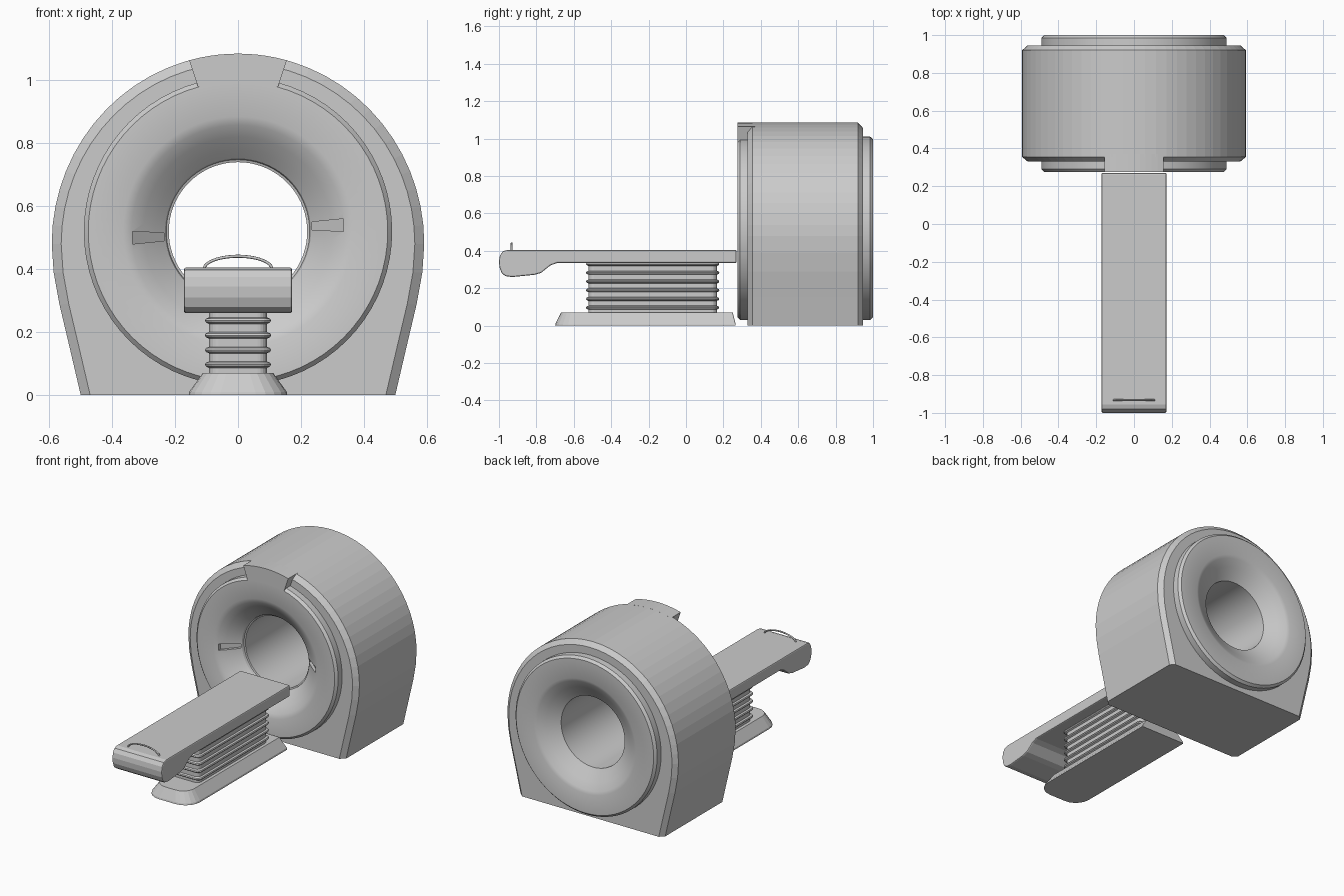
import bpy, bmesh, math
from math import sin, cos, pi

if "Cube" in bpy.data.objects:
    bpy.data.objects.remove(bpy.data.objects["Cube"])

CZ = 0.52  # height of the bore axis


def loft(name, loops, caps=True, closed=False):
    """Skin a list of equal-length point loops."""
    bm = bmesh.new()
    rows = [[bm.verts.new(p) for p in loop] for loop in loops]
    pairs = list(zip(rows, rows[1:])) + ([(rows[-1], rows[0])] if closed else [])
    n = len(rows[0])
    for a, b in pairs:
        for i in range(n):
            j = (i + 1) % n
            bm.faces.new((a[i], a[j], b[j], b[i]))
    if caps and not closed:
        bm.faces.new(rows[0])
        bm.faces.new(rows[-1])
    bmesh.ops.recalc_face_normals(bm, faces=bm.faces)
    me = bpy.data.meshes.new(name)
    bm.to_mesh(me)
    bm.free()
    ob = bpy.data.objects.new(name, me)
    bpy.context.collection.objects.link(ob)
    return ob


def activate(ob):
    bpy.ops.object.select_all(action='DESELECT')
    ob.select_set(True)
    bpy.context.view_layer.objects.active = ob


def smooth(ob, deg=25):
    activate(ob)
    bpy.ops.object.shade_smooth_by_angle(angle=math.radians(deg))


def cut(ob, cutter):
    activate(ob)
    m = ob.modifiers.new("cut", 'BOOLEAN')
    m.object, m.operation, m.solver = cutter, 'DIFFERENCE', 'EXACT'
    bpy.ops.object.modifier_apply(modifier=m.name)
    bpy.data.objects.remove(cutter)


def bevel(ob, width, segments=1):
    m = ob.modifiers.new("bevel", 'BEVEL')
    m.width, m.segments, m.limit_method = width, segments, 'ANGLE'
    m.angle_limit = math.radians(40)


def circle(r, y, n=72):
    return [(r * cos(2 * pi * i / n), y, CZ + r * sin(2 * pi * i / n)) for i in range(n)]


# Gantry housing: straight splayed feet under an elliptical dome
def housing_loop(y, inset):
    a, b = 0.592 - inset, 0.605 - inset
    low = [(0.5 - inset, 0), (0.535 - inset, 0.15), (0.568 - inset, 0.29), (0.586 - inset, 0.39)]
    dome = [(a * cos(pi * i / 32), 0.48 + b * sin(pi * i / 32)) for i in range(33)]
    pts = low + dome + [(-x, z) for x, z in reversed(low)]
    return [(x, y, z) for x, z in pts]


housing = loft("gantry_housing", [housing_loop(y, k) for y, k in
                                  ((0.33, 0.03), (0.355, 0), (0.92, 0), (0.945, 0.027))])
cut(housing, loft("housing_cutter", [circle(0.45, 0.2), circle(0.45, 1.1)]))

# Bore ring: front and back discs, flared funnels and tunnel in one lathe
profile = [(0.49, 0.29), (0.476, 0.275), (0.365, 0.275), (0.338, 0.285), (0.30, 0.312),
           (0.26, 0.345), (0.232, 0.37), (0.228, 0.385), (0.22, 0.388), (0.22, 0.92),
           (0.245, 0.935), (0.29, 0.965), (0.335, 0.992), (0.355, 1.0),
           (0.476, 1.0), (0.49, 0.985)]
ring = loft("bore_ring", [circle(r, y) for r, y in profile], closed=True)

# Recessed control slots, one turned half a circle from the other
for s in (1, -1):
    quad = [(-0.335, 0, 0.305), (-0.235, -0.005, 0.39), (-0.235, -0.03, 0.39), (-0.335, -0.04, 0.305)]
    front = [(s * x, 0.2, CZ + s * z) for x, z, y in quad]
    back = [(s * x, y, CZ + s * z) for x, z, y in quad]
    cut(ring, loft("slot_cutter", [front, back]))
smooth(ring)

# Crown tab bridging the housing top to the front disc
arc = [0.155 - 0.031 * i for i in range(11)]
tab = [(x, 0.48 + 0.605 * math.sqrt(1 - (x / 0.592) ** 2)) for x in arc]
tab += [(-0.127, 0.98), (0, 0.99), (0.127, 0.98)]
loft("crown_tab", [[(x, y, z) for x, z in tab] for y in (0.2745, 0.37)])

# Patient table: side profile swept across the width
side = [(0.27, 0.405), (-0.955, 0.405), (-0.98, 0.397), (-0.995, 0.375), (-1, 0.345),
        (-0.997, 0.31), (-0.985, 0.28), (-0.965, 0.265), (-0.93, 0.26), (-0.81, 0.272),
        (-0.775, 0.282), (-0.725, 0.322), (-0.69, 0.335), (0.27, 0.335)]
table = loft("patient_table", [[(x, y, z) for y, z in side] for x in (-0.172, 0.172)])
bevel(table, 0.007, 2)

# Handle arch on the table end
path = [(0.108 * cos(pi * i / 20), 0.40 + 0.041 * sin(pi * i / 20), pi * i / 20) for i in range(21)]
handle = loft("table_handle", [
    [(x + 0.005 * cos(t) * cos(q), -0.932 + 0.005 * sin(q), z + 0.005 * sin(t) * cos(q))
     for q in (2 * pi * k / 8 for k in range(8))] for x, z, t in path])
smooth(handle, 50)


# Rounded rectangle in plan, with separate front and back corner radii
def plan(hx, y0, y1, z, rf, rb, n=5):
    pts = []
    for cx, cy, r, a0 in ((hx - rb, y1 - rb, rb, 0), (-hx + rb, y1 - rb, rb, 90),
                          (-hx + rf, y0 + rf, rf, 180), (hx - rf, y0 + rf, rf, 270)):
        for i in range(n + 1):
            a = math.radians(a0 + 90 * i / n)
            pts.append((cx + r * cos(a), cy + r * sin(a), z))
    return pts


# Bellows column with repeating folds
folds = 6
pitch = (0.34 - 0.06) / folds
loops = []
for i in range(folds):
    z = 0.06 + i * pitch
    for dz, g in ((0, 0), (0.55, 0), (0.65, 0.01), (0.78, 0.013), (0.91, 0.01)):
        loops.append(plan(0.092 + g, -0.522 - g, 0.165 + g, z + dz * pitch, 0.03, 0.03))
loops.append(plan(0.092, -0.522, 0.165, 0.34, 0.03, 0.03))
loft("bellows_column", loops)

# Floor base, rounded at the front and square at the back
loft("floor_base", [plan(0.157, -0.70, 0.265, 0, 0.10, 0.004),
                    plan(0.155, -0.698, 0.265, 0.01, 0.10, 0.004),
                    plan(0.112, -0.668, 0.25, 0.07, 0.075, 0.004)])
